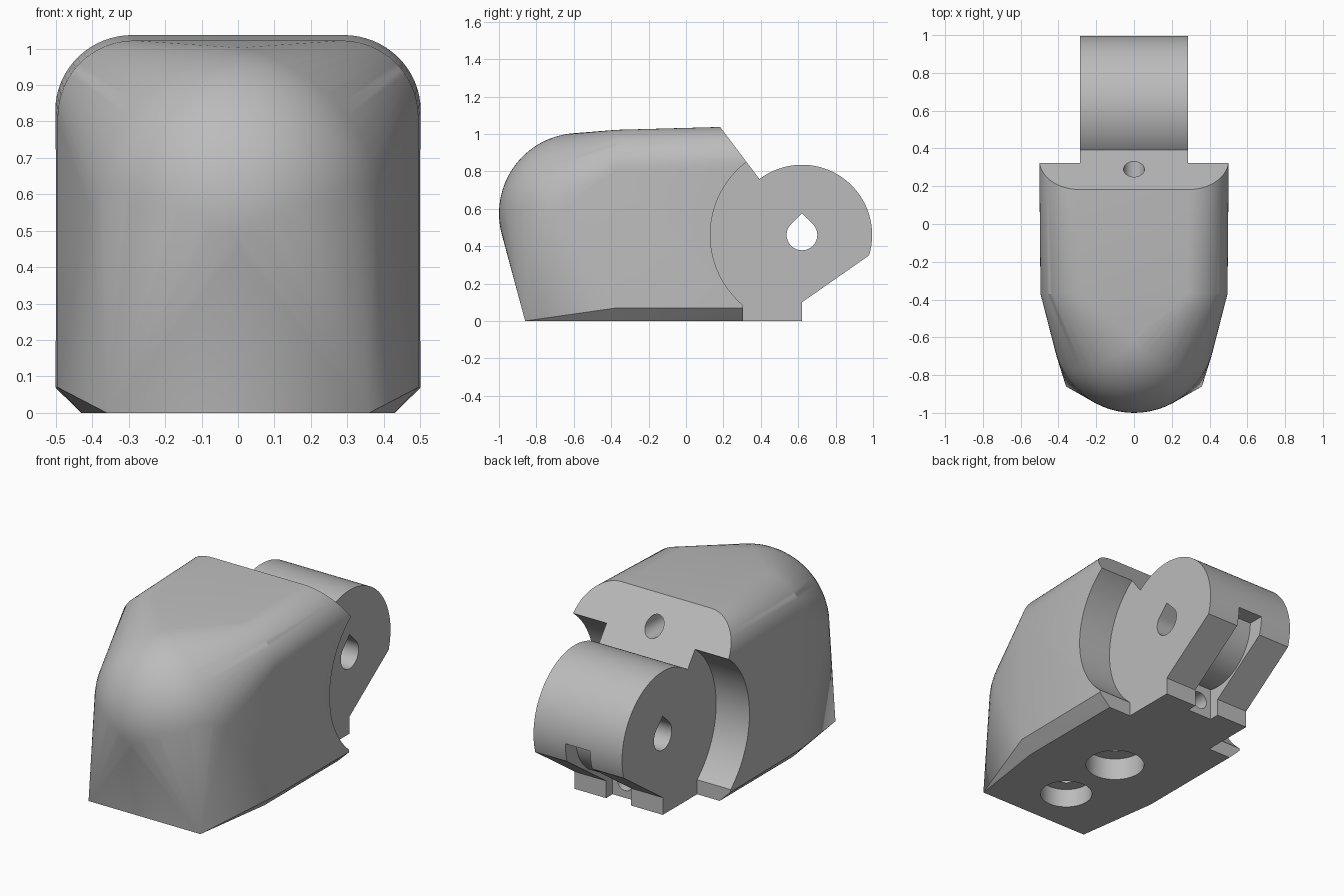
import bpy, bmesh
from math import sin, cos, radians
from mathutils import Vector

cube = bpy.data.objects.get("Cube")
if cube:
    bpy.data.objects.remove(cube, do_unlink=True)

grey = bpy.data.materials.new("plain_grey")
grey.use_nodes = True
grey.diffuse_color = (0.5, 0.5, 0.5, 1)
grey.node_tree.nodes["Principled BSDF"].inputs["Base Color"].default_value = grey.diffuse_color

PIN = (0.62, 0.46)  # hinge axis in (y, z)


def finish(bm, name):
    bmesh.ops.recalc_face_normals(bm, faces=bm.faces)
    mesh = bpy.data.meshes.new(name)
    bm.to_mesh(mesh)
    bm.free()
    mesh.materials.append(grey)
    obj = bpy.data.objects.new(name, mesh)
    bpy.context.collection.objects.link(obj)
    return obj


def arc(radius, start, end, steps, centre=PIN):
    angles = [radians(start + (end - start) * i / steps) for i in range(steps + 1)]
    return [(centre[0] + radius * cos(a), centre[1] + radius * sin(a)) for a in angles]


def prism(name, profile, x0, x1):
    """Extrude a (y, z) outline along x."""
    bm = bmesh.new()
    face = bm.faces.new([bm.verts.new((x0, y, z)) for y, z in profile])
    out = bmesh.ops.extrude_face_region(bm, geom=[face])["geom"]
    moved = [v for v in out if isinstance(v, bmesh.types.BMVert)]
    bmesh.ops.translate(bm, verts=moved, vec=(x1 - x0, 0, 0))
    return finish(bm, name)


def rod(name, start, end, radius):
    a, b = Vector(start), Vector(end)
    bm = bmesh.new()
    bmesh.ops.create_cone(bm, cap_ends=True, segments=40, radius1=radius,
                          radius2=radius, depth=(b - a).length)
    turn = (b - a).to_track_quat("Z", "Y").to_matrix().to_4x4()
    bmesh.ops.transform(bm, matrix=turn, verts=bm.verts)
    bmesh.ops.translate(bm, verts=bm.verts, vec=(a + b) / 2)
    return finish(bm, name)


def combine(target, other, operation="DIFFERENCE"):
    mod = target.modifiers.new("combine", "BOOLEAN")
    mod.operation, mod.object, mod.solver = operation, other, "EXACT"
    bpy.context.view_layer.objects.active = target
    bpy.ops.object.modifier_apply(modifier=mod.name)
    bpy.data.objects.remove(other, do_unlink=True)


# Rounded shell: hull of two arched sections, a front ball and a sharp front foot
bm = bmesh.new()
bmesh.ops.create_uvsphere(bm, u_segments=64, v_segments=32, radius=0.43)
bmesh.ops.translate(bm, verts=bm.verts, vec=(0, -0.57, 0.575))
for side in (-1, 1):
    bm.verts.new((side * 0.36, -0.86, 0))
    for y, half, top in ((-0.37, 0.495, 1.022), (0.395, 0.502, 1.043)):
        bm.verts.new((side * 0.43, y, 0))
        bm.verts.new((side * half, y, 0.07))
        for x, z in arc(0.21, 0, 90, 16, (half - 0.21, top - 0.21)):
            bm.verts.new((side * x, y, z))
hull = bmesh.ops.convex_hull(bm, input=bm.verts)
spare = {v for v in hull["geom_interior"] + hull["geom_unused"]
         if isinstance(v, bmesh.types.BMVert) and v.is_valid}
bmesh.ops.delete(bm, geom=list(spare), context="VERTS")
loose = [v for v in bm.verts if not v.link_faces]
bmesh.ops.delete(bm, geom=loose, context="VERTS")
bmesh.ops.dissolve_limit(bm, angle_limit=radians(0.05), verts=bm.verts, edges=bm.edges)
body = finish(bm, "fingertip_body")

# Sloped rear face
combine(body, prism("slope_cutter", [(0.105, 1.14), (0.47, 0.656), (0.8, 1.14)], -1, 1))

# Hinge barrel and its foot
barrel = [(0.62, 0), (0.62, 0.1)] + arc(0.375, -17, 128, 56) + [(0.25, 0.6), (0.25, 0)]
combine(body, prism("hinge_barrel", barrel, -0.3, 0.3), "UNION")

# Round clearance on both sides of the hinge
for side in (-1, 1):
    combine(body, prism("side_clearance",
                        [(0.305, -0.1), (1.11, -0.1)] + arc(0.49, 0, 230, 80),
                        side * 0.285, side * 0.8))

# Pin hole with pointed top
combine(body, prism("pin_hole", arc(0.082, -225, 45, 36) + [(0.62, 0.576)], -0.5, 0.5))

# Cord groove around the lower half of the barrel
combine(body, prism("cord_groove",
                    [(0.56, -0.1), (1.1, -0.1), (1.1, 0.46)] + arc(0.28, 0, -102.3, 32),
                    -0.08, 0.08))

# Cord channels and counterbored holes in the underside
combine(body, rod("upper_channel", (0, 0.6, 0.9), (0, -0.5, 0.88), 0.055))
combine(body, rod("lower_channel", (0, 0.6, 0.09), (0, 0.1, 0.12), 0.05))
for y, wide, narrow, depth in ((-0.58, 0.142, 0.067, 0.11), (-0.163, 0.16, 0.075, 0.13)):
    combine(body, rod("counterbore", (0, y, -0.1), (0, y, depth), wide))
    combine(body, rod("screw_hole", (0, y, 0.02), (0, y, 0.75), narrow))

bpy.ops.object.select_all(action="DESELECT")
body.select_set(True)
bpy.context.view_layer.objects.active = body
bpy.ops.object.shade_smooth_by_angle(angle=radians(25))
